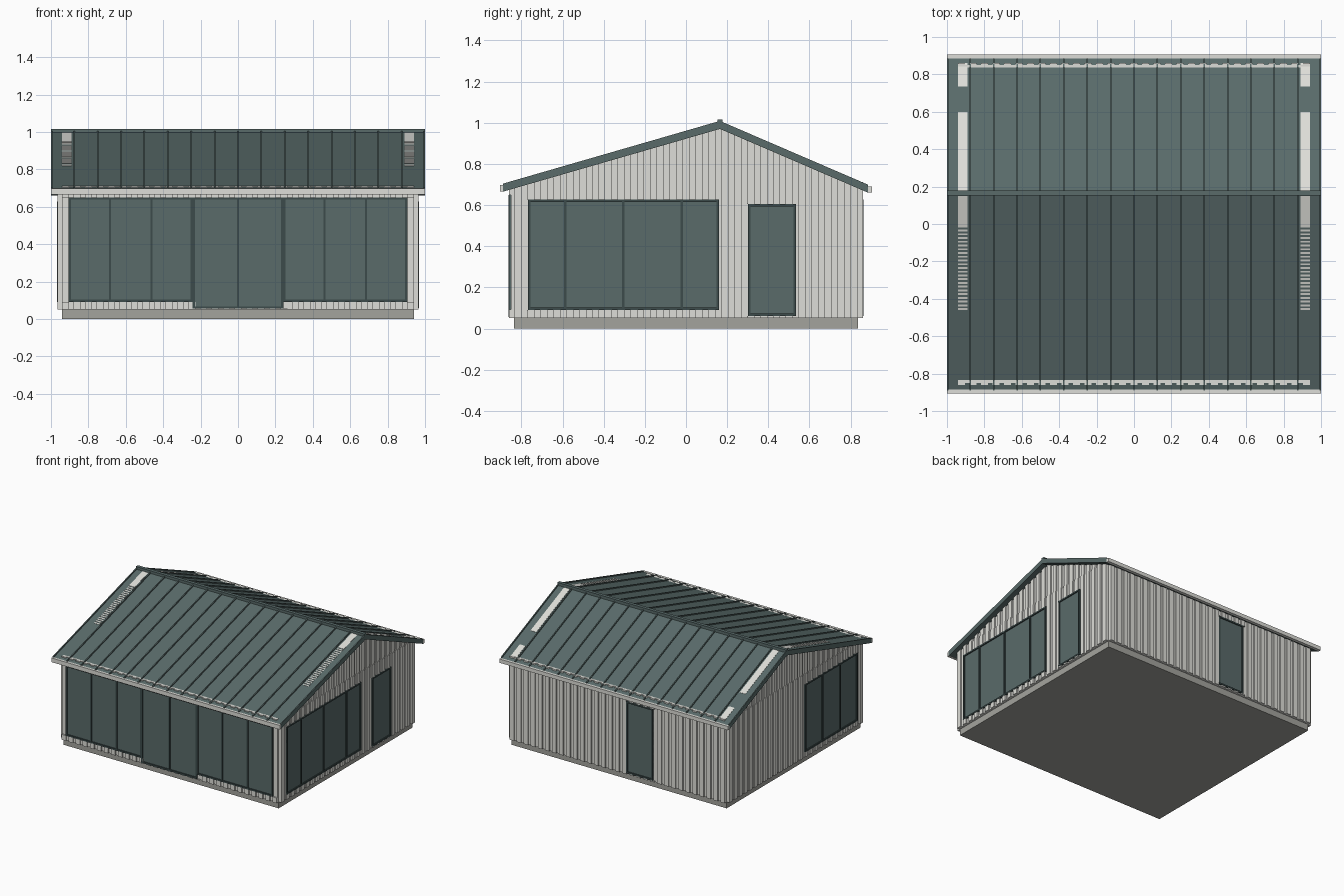
import bpy
import bmesh

cube = bpy.data.objects.get("Cube")
if cube:
    bpy.data.objects.remove(cube, do_unlink=True)


def material(name, rgb):
    m = bpy.data.materials.new(name)
    m.use_nodes = True
    m.diffuse_color = (*rgb, 1)
    m.node_tree.nodes["Principled BSDF"].inputs["Base Color"].default_value = (*rgb, 1)
    return m


WALL = material("pale wall", (0.73, 0.73, 0.69))
ROOF = material("teal grey roof", (0.10, 0.147, 0.144))
GLASS = material("teal grey glass", (0.10, 0.145, 0.143))
FRAME = material("dark frame", (0.045, 0.07, 0.07))
BASE = material("grey foundation", (0.37, 0.37, 0.34))


def box(bm, lo, hi):
    """Box between two opposite corners."""
    lo, hi = [min(p) for p in zip(lo, hi)], [max(p) for p in zip(lo, hi)]
    result = bmesh.ops.create_cube(bm, size=1)
    for v in result["verts"]:
        v.co = [hi[i] if v.co[i] > 0 else lo[i] for i in range(3)]


def prism(bm, profile, x0, x1):
    """Extrude a (y, z) outline along x."""
    face = bm.faces.new([bm.verts.new((x0, y, z)) for y, z in profile])
    ext = bmesh.ops.extrude_face_region(bm, geom=[face])
    for g in ext["geom"]:
        if isinstance(g, bmesh.types.BMVert):
            g.co.x = x1


def finish(bm, name, mat):
    bmesh.ops.recalc_face_normals(bm, faces=bm.faces)
    mesh = bpy.data.meshes.new(name)
    bm.to_mesh(mesh)
    bm.free()
    mesh.materials.append(mat)
    obj = bpy.data.objects.new(name, mesh)
    bpy.context.collection.objects.link(obj)


# Main dimensions
CORE_X, CORE_Y = 0.94, 0.835
FLOOR, EAVE = 0.05, 0.71
FRONT, RIDGE, BACK = (-0.89, 0.695), (0.165, 1.0), (0.885, 0.69)


def roof_z(y):
    """Height of the roof's upper surface."""
    end = FRONT if y < RIDGE[0] else BACK
    t = (y - end[0]) / (RIDGE[0] - end[0])
    return end[1] + t * (RIDGE[1] - end[1])


def gable(drop, bottom):
    """Outline of the house in the y-z plane, its top below the roof surface."""
    return [(-CORE_Y, bottom), (CORE_Y, bottom)] + [
        (y, roof_z(y) - drop) for y in (CORE_Y, RIDGE[0], -CORE_Y)]


# Foundation and solid body
bm = bmesh.new()
box(bm, (-CORE_X, -CORE_Y, 0), (CORE_X, CORE_Y, FLOOR))
finish(bm, "foundation", BASE)

bm = bmesh.new()
prism(bm, gable(0.015, FLOOR), -CORE_X, CORE_X)
finish(bm, "wall_core", WALL)

# Openings per wall: pane edges along the wall, bottom, top
front_open = [([-0.905, -0.685, -0.463, -0.243], 0.092, 0.65),
              ([-0.243, 0, 0.243], 0.055, 0.65),
              ([0.243, 0.463, 0.685, 0.905], 0.092, 0.65)]
left_open = [([-0.767, -0.587, -0.306, -0.02, 0.16], 0.09, 0.627),
             ([0.302, 0.535], 0.06, 0.605)]
right_open = [([-0.767, -0.55, -0.33, -0.11], 0.09, 0.627)]
back_open = [([-0.31, -0.08], 0.06, 0.627)]
walls = [("front", 1, -1, front_open), ("back", 1, 1, back_open),
         ("left", 0, 1, left_open), ("right", 0, -1, right_open)]

PITCH, BATTEN, PANEL, DEPTH, BAR = 0.0625, 0.036, 0.015, 0.026, 0.012

for name, axis, sign, openings in walls:
    core = CORE_Y if axis else CORE_X
    half = CORE_X if axis else CORE_Y

    def wall_box(bm, u0, u1, d0, d1, z0, z1):
        """Box on the wall: u along it, d outwards from the core."""
        a, b = sign * (core + d0), sign * (core + d1)
        if axis:
            box(bm, (u0, a, z0), (u1, b, z1))
        else:
            box(bm, (a, u0, z0), (b, u1, z1))

    # Cladding sheet and upright boards, broken at the openings
    top = EAVE + 0.001 if axis else EAVE - 0.004
    bm = bmesh.new()
    wall_box(bm, -half, half, 0, PANEL, FLOOR, top)
    count = int(2 * half / PITCH)
    step = (2 * half - BATTEN) / count
    for i in range(count + 1):
        u0 = -half + i * step
        u1 = u0 + BATTEN
        z = FLOOR
        for edges, low, high in openings:
            if u1 > edges[0] and u0 < edges[-1]:
                wall_box(bm, u0, u1, 0, DEPTH, FLOOR, low)
                z = high
                break
        wall_box(bm, u0, u1, 0, DEPTH, z, top)
        if not axis:
            peak = min(roof_z(u0), roof_z(u1)) - 0.01
            wall_box(bm, u0, u1, 0, DEPTH - 0.005, top - 0.01, peak)
    if not axis:
        prism(bm, gable(0.015, 0.6), sign * core, sign * (core + PANEL - 0.005))
    finish(bm, name + "_cladding", WALL)

    # Glass panes and their frames
    glass, frame = bmesh.new(), bmesh.new()
    for edges, low, high in openings:
        a, b = edges[0], edges[-1]
        wall_box(glass, a, b, PANEL, PANEL + 0.005, low, high)
        for z in (low, high - BAR):
            wall_box(frame, a, b, PANEL, DEPTH + 0.002, z, z + BAR)
        for e in edges:
            u = min(max(e - BAR / 2, a), b - BAR)
            wall_box(frame, u, u + BAR, PANEL, DEPTH + 0.001, low, high)
    finish(glass, name + "_glazing", GLASS)
    finish(frame, name + "_window_frames", FRAME)

# Roof slab with standing seams and ridge cap
THICK, SEAM = 0.03, 0.009
bm = bmesh.new()
line = [FRONT, RIDGE, BACK]
prism(bm, line + [(y, z - THICK) for y, z in reversed(line)], -1, 1)
finish(bm, "roof", ROOF)

bm = bmesh.new()
for i in range(-8, 9):
    x = max(min(i * 0.125, 0.996), -0.996)
    for end in (FRONT, BACK):
        prism(bm, [end, RIDGE, (RIDGE[0], RIDGE[1] + SEAM), (end[0], end[1] + SEAM)],
              x - 0.004, x + 0.004)
finish(bm, "roof_seams", ROOF)

bm = bmesh.new()
box(bm, (-1, RIDGE[0] - 0.013, 0.985), (1, RIDGE[0] + 0.013, 1.017))
finish(bm, "ridge_cap", ROOF)

# Wall heads showing flush in the roof surface
bm = bmesh.new()
spans = [(0.18, 0.60), (0.735, 0.86), (-0.02, 0.15)]
spans += [(-0.04 - 0.02 * i, -0.03 - 0.02 * i) for i in range(22)]
for s in (-1, 1):
    for a, b in spans:
        prism(bm, [(a, roof_z(a) - 0.004), (b, roof_z(b) - 0.004),
                   (b, roof_z(b) + 0.002), (a, roof_z(a) + 0.002)], s * 0.89, s * CORE_X)
finish(bm, "wall_heads", WALL)

# Eave gutters
bm = bmesh.new()
box(bm, (-1, -0.905, 0.665), (1, -0.886, 0.698))
box(bm, (-1, 0.882, 0.66), (1, 0.905, 0.69))
finish(bm, "gutters", WALL)
